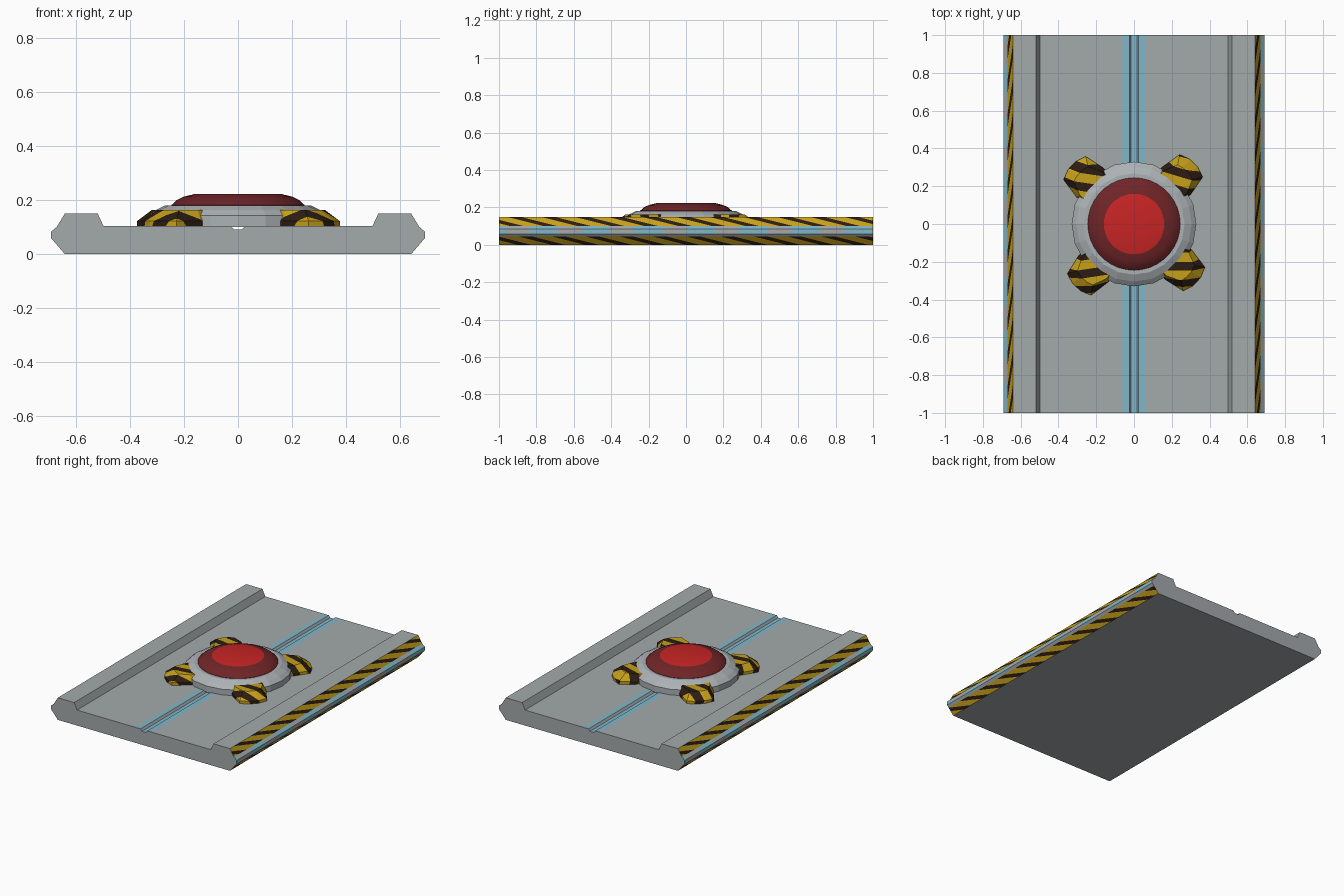
import bpy, bmesh, math
from mathutils import Vector

if "Cube" in bpy.data.objects:
    bpy.data.objects.remove(bpy.data.objects["Cube"])

def mat(name, r, g, b):
    m = bpy.data.materials.new(name)
    m.diffuse_color = (r, g, b, 1)
    m.use_nodes = True
    m.node_tree.nodes["Principled BSDF"].inputs["Base Color"].default_value = m.diffuse_color
    return m

GREY = mat("deck grey", 0.37, 0.40, 0.41)
LIGHT = mat("collar grey", 0.41, 0.44, 0.46)
BLUE = mat("light blue", 0.22, 0.47, 0.58)
YELLOW = mat("warning yellow", 0.56, 0.35, 0.01)
BLACK = mat("warning black", 0.025, 0.012, 0.006)
DARK_RED = mat("dark red", 0.16, 0.018, 0.02)
RED = mat("bright red", 0.58, 0.018, 0.018)

def finish(name, bm, mats, smooth=False):
    bmesh.ops.recalc_face_normals(bm, faces=bm.faces[:])
    me = bpy.data.meshes.new(name)
    bm.to_mesh(me)
    bm.free()
    ob = bpy.data.objects.new(name, me)
    bpy.context.collection.objects.link(ob)
    for m in mats:
        me.materials.append(m)
    if smooth:
        bpy.ops.object.select_all(action='DESELECT')
        ob.select_set(True)
        bpy.context.view_layer.objects.active = ob
        bpy.ops.object.shade_smooth_by_angle(angle=math.radians(35))
    return ob

def stripes(bm, faces, n, period, duty, a, b):
    """Cut the faces into bands along n and colour them a / b in turn."""
    n = Vector(n)
    tmp = 99
    for f in faces:
        f.material_index = tmp
    vals = [n.dot(v.co) for f in faces for v in f.verts]
    k0, k1 = math.floor(min(vals) / period), math.ceil(max(vals) / period)
    for k in range(k0, k1 + 1):
        for d in (k * period, (k + duty) * period):
            if not min(vals) < d < max(vals):
                continue
            fs = [f for f in bm.faces if f.material_index == tmp]
            es = list({e for f in fs for e in f.edges})
            vs = list({v for f in fs for v in f.verts})
            bmesh.ops.bisect_plane(bm, geom=vs + es + fs, dist=1e-5,
                                   plane_co=n * (d / n.length_squared), plane_no=n)
    for f in bm.faces:
        if f.material_index == tmp:
            t = (n.dot(f.calc_center_median()) / period) % 1
            f.material_index = b if t < duty else a

# Deck: half profile mirrored, then extruded along y
half = [(0.015, 0.09), (0.025, 0.104), (0.06, 0.104), (0.497, 0.104), (0.518, 0.149),
        (0.64, 0.149), (0.67, 0.10), (0.69, 0.083), (0.69, 0.058), (0.677, 0.043), (0.64, 0)]
profile = half + [(-x, z) for x, z in reversed(half)]
bm = bmesh.new()
front = bm.faces.new([bm.verts.new((x, -1, z)) for x, z in profile])
ext = bmesh.ops.extrude_face_region(bm, geom=[front], use_keep_orig=True)
bmesh.ops.translate(bm, vec=(0, 2, 0), verts=[g for g in ext['geom'] if isinstance(g, bmesh.types.BMVert)])
bm.normal_update()
for f in bm.faces:      # blue centre lines beside and inside the groove
    c = f.calc_center_median()
    if abs(f.normal.z) > 0.9 and abs(c.x) < 0.06 and c.z > 0.08:
        f.material_index = 1
for s in (1, -1):       # hazard bevels and dashed side lights
    sides = [f for f in bm.faces if f.calc_center_median().x * s > 0.64 and abs(f.normal.y) < 0.5]
    top = [f for f in sides if f.calc_center_median().z > 0.11]
    low = [f for f in sides if f.calc_center_median().z < 0.03]
    mid = [f for f in sides if abs(f.calc_center_median().z - 0.0705) < 0.005
           or abs(f.calc_center_median().z - 0.0915) < 0.004]
    stripes(bm, top, (0, s, 4), 0.18, 0.4, 2, 3)
    stripes(bm, low, (0, s, 4), 0.18, 0.4, 2, 3)
    stripes(bm, mid, (0, s, 0), 0.28, 0.55, 0, 1)
finish("deck", bm, [GREY, BLUE, YELLOW, BLACK])

def lathe(name, pts, sides, mats, rule, smooth):
    bm = bmesh.new()
    rings = [[bm.verts.new((r * math.cos(2 * math.pi * i / sides), r * math.sin(2 * math.pi * i / sides), z))
              for i in range(sides)] for r, z in pts]
    for a, b in zip(rings, rings[1:]):
        for i in range(sides):
            j = (i + 1) % sides
            bm.faces.new((a[i], a[j], b[j], b[i]))
    bm.faces.new(rings[-1])
    bm.faces.new(rings[0][::-1])
    for f in bm.faces:
        f.material_index = rule(f)
    return finish(name, bm, mats, smooth)

# Round collar and domed push button
lathe("collar", [(0.33, 0.10), (0.33, 0.142), (0.305, 0.162), (0.268, 0.18)], 20,
      [LIGHT], lambda f: 0, False)
lathe("button", [(0.245, 0.17), (0.245, 0.182), (0.225, 0.2), (0.2, 0.212), (0.167, 0.22), (0.16, 0.222)], 36,
      [DARK_RED, RED], lambda f: int(f.calc_center_median().z > 0.2215), True)

# Four striped clamp feet around the collar
outline = [(0.22, 0.10), (0.32, 0.105), (0.432, 0.085), (0.452, 0.03)]
crown = [(0.22, 0.085), (0.315, 0.085), (0.385, 0.055), (0.395, 0.02)]
for k, deg in enumerate((45.5, 136.7, 227.8, 317.5)):
    ca, sa = math.cos(math.radians(deg)), math.sin(math.radians(deg))
    bm = bmesh.new()
    rings = []
    for pts, z in ((outline, 0.10), (outline, 0.122), (crown, 0.163)):
        loop = pts + [(r, -t) for r, t in reversed(pts)]
        rings.append([bm.verts.new((r * ca - t * sa, r * sa + t * ca, z)) for r, t in loop])
    for a, b in zip(rings, rings[1:]):
        for i in range(len(a)):
            j = (i + 1) % len(a)
            bm.faces.new((a[i], a[j], b[j], b[i]))
    bm.faces.new(rings[0][::-1])
    bm.faces.new(rings[-1])
    tilt = (0.3, 0.15, -0.15, 0.0)[k]
    stripes(bm, bm.faces[:], (tilt, 1, 0.35), 0.095, 0.48, 0, 1)
    finish(f"clamp_foot_{k + 1}", bm, [YELLOW, BLACK])
